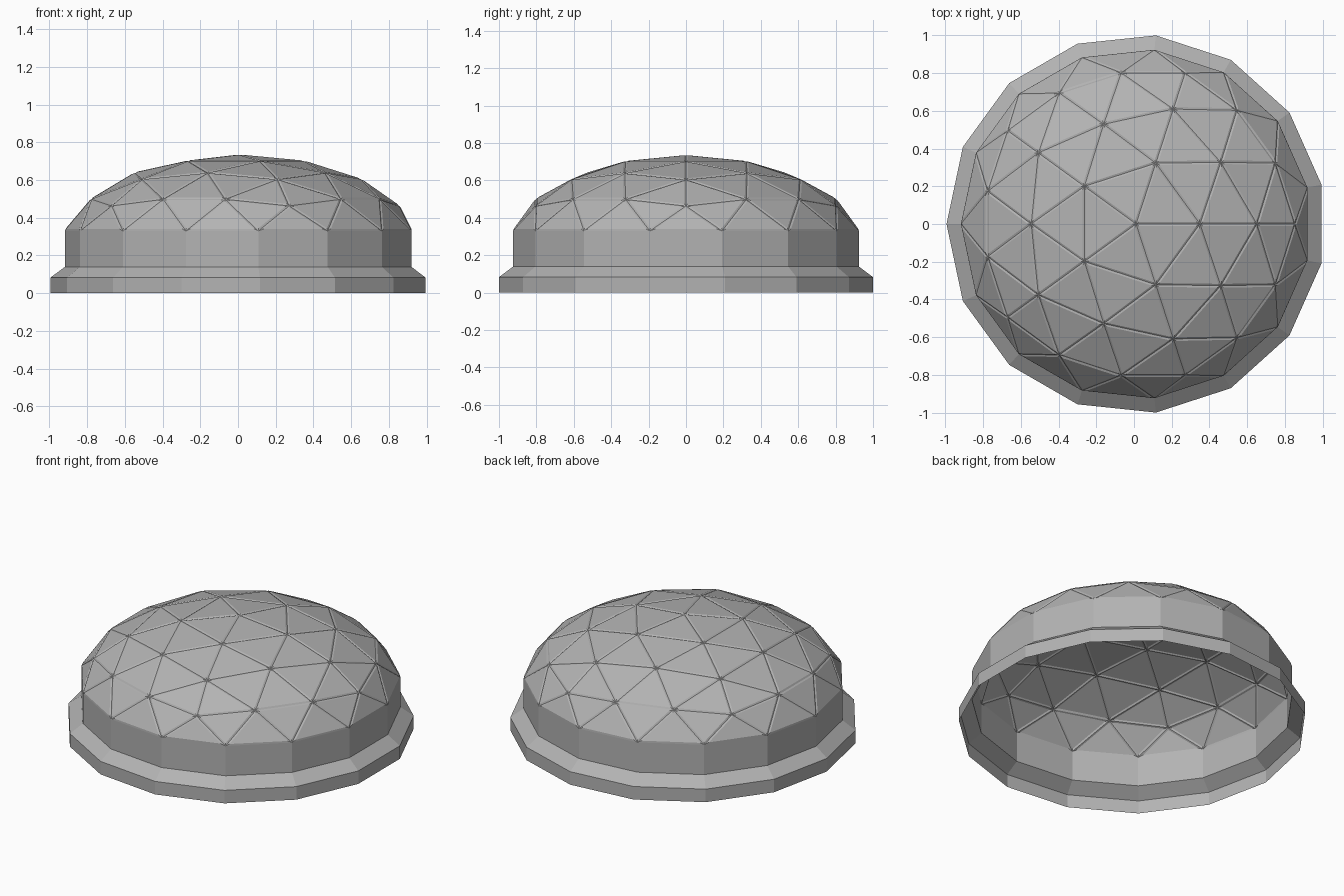
import bpy, bmesh
from math import cos, sin, radians

if "Cube" in bpy.data.objects:
    bpy.data.objects.remove(bpy.data.objects["Cube"])

SHIFT = 0.011   # the 15-sided plan is centred by its bounds

grey = bpy.data.materials.new("dark_grey")
grey.diffuse_color = (0.45, 0.45, 0.45, 1)
grey.use_nodes = True
grey.node_tree.nodes["Principled BSDF"].inputs["Base Color"].default_value = grey.diffuse_color


def point(r, deg, z):
    return (r * cos(radians(deg)) + SHIFT, r * sin(radians(deg)), z)


def make_object(name, verts, faces, groove=0.0, depth=0.0):
    mesh = bpy.data.meshes.new(name)
    mesh.from_pydata(verts, [], faces)
    bm = bmesh.new()
    bm.from_mesh(mesh)
    bmesh.ops.recalc_face_normals(bm, faces=bm.faces)
    # make sure an open shell faces outwards
    bm.normal_update()
    if sum(f.normal.dot(f.calc_center_median()) for f in bm.faces) < 0:
        bmesh.ops.reverse_faces(bm, faces=bm.faces)
    if groove:
        bmesh.ops.inset_individual(bm, faces=bm.faces[:], thickness=groove,
                                   depth=depth, use_even_offset=True)
    bm.to_mesh(mesh)
    bm.free()
    mesh.materials.append(grey)
    obj = bpy.data.objects.new(name, mesh)
    bpy.context.collection.objects.link(obj)
    return obj


# Geodesic dome: apex, then rings of 5, 10, 15 and 15 points
verts = [point(0, 0, 0.731)]
for k in range(5):
    verts.append(point(0.339, 72 * k, 0.699))
for k in range(5):
    verts.append(point(0.641, 72 * k, 0.603))
    verts.append(point(0.556, 72 * k + 36, 0.637))
for k in range(5):
    verts.append(point(0.842, 72 * k, 0.463))
    verts.append(point(0.806, 72 * k + 23.6, 0.498))
    verts.append(point(0.806, 72 * k + 48.4, 0.498))
for k in range(15):
    verts.append(point(0.929, 24 * k + 12, 0.33))


def a(i): return 1 + i % 5
def b(i): return 6 + i % 10
def c(i): return 16 + i % 15
def d(i): return 31 + i % 15


faces = []
for k in range(5):
    i, j = 2 * k, 3 * k
    faces += [(0, a(k), a(k + 1)),
              (a(k), b(i), b(i + 1)), (a(k), b(i + 1), a(k + 1)),
              (a(k + 1), b(i + 1), b(i + 2)),
              (b(i), c(j), c(j + 1)), (b(i), c(j + 1), b(i + 1)),
              (b(i + 1), c(j + 1), c(j + 2)),
              (b(i + 1), c(j + 2), b(i + 2)), (b(i + 2), c(j + 2), c(j + 3))]
for k in range(15):
    faces += [(c(k), d(k), c(k + 1)), (c(k + 1), d(k), d(k + 1))]

# Panels stand slightly proud, leaving V-shaped seams between them
make_object("dome_panels", verts, faces, groove=0.010, depth=0.005)

# Open-bottomed drum wall with a flared foot
profile = [(0.929, 0.33), (0.929, 0.14), (1.0055, 0.083), (1.0055, 0)]
wall_verts = [point(r, 24 * k + 12, z) for r, z in profile for k in range(15)]
wall_faces = [(15 * n + k, 15 * n + 15 + k,
               15 * n + 15 + (k + 1) % 15, 15 * n + (k + 1) % 15)
              for n in range(len(profile) - 1) for k in range(15)]
make_object("base_wall", wall_verts, wall_faces)
